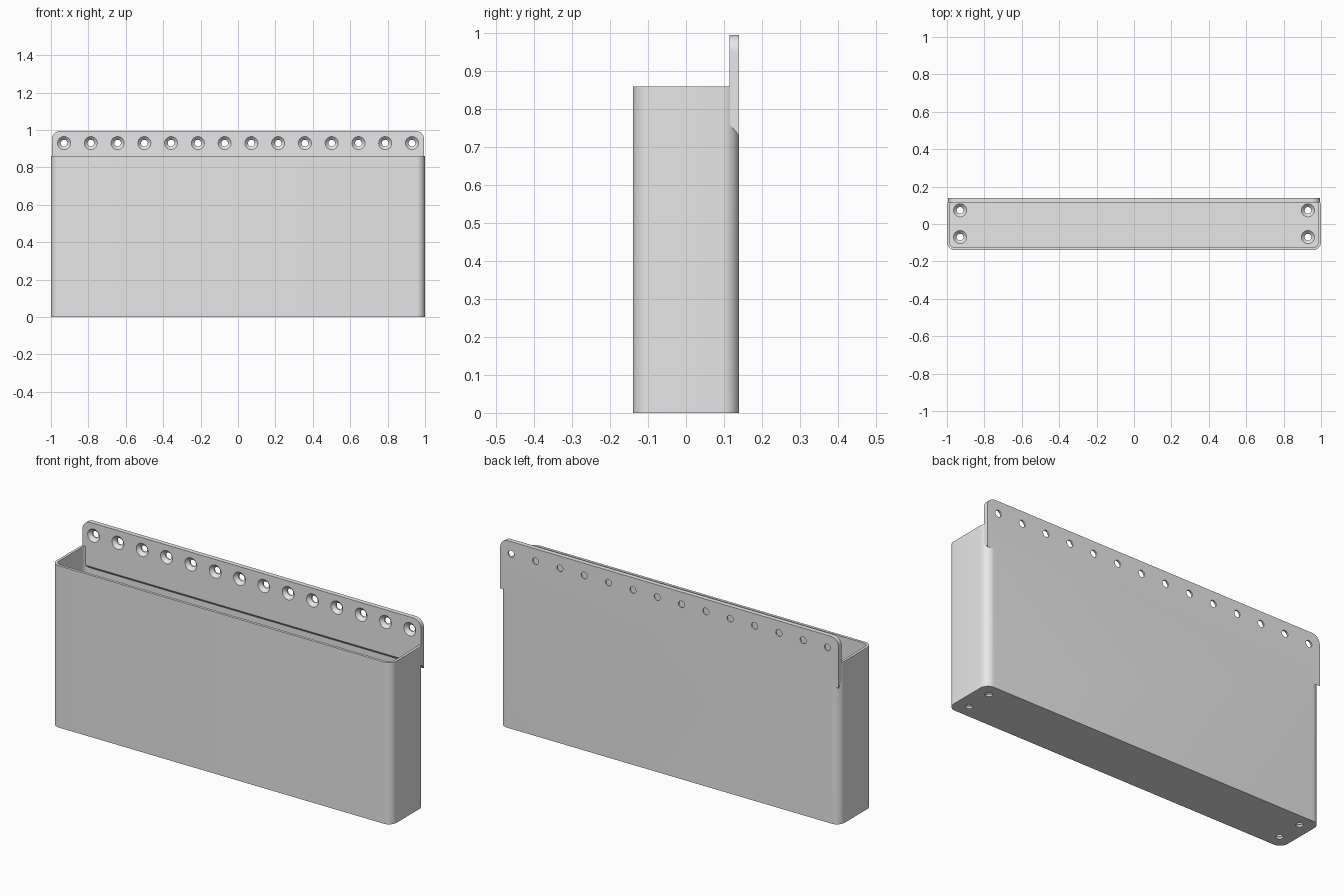
import bpy, bmesh, math
from mathutils import Matrix

if "Cube" in bpy.data.objects:
    bpy.data.objects.remove(bpy.data.objects["Cube"], do_unlink=True)

WIDTH, DEPTH, RIM = 1.0, 0.14, 0.86      # half width, half depth, rim height
WALL, FLOOR, CORNER = 0.014, 0.026, 0.045
PLATE_FRONT, PLATE_TOP, PLATE_X = 0.115, 0.995, 0.995
HOLE_X, HOLE_Z, HOLES = 0.93, 0.93, 14

grey = bpy.data.materials.new("light grey plastic")
grey.use_nodes = True
grey.diffuse_color = (0.8, 0.8, 0.8, 1)
grey.node_tree.nodes["Principled BSDF"].inputs["Base Color"].default_value = (0.8, 0.8, 0.8, 1)


def make_object(name, bm):
    bmesh.ops.recalc_face_normals(bm, faces=bm.faces)
    mesh = bpy.data.meshes.new(name)
    bm.to_mesh(mesh)
    bm.free()
    mesh.materials.append(grey)
    obj = bpy.data.objects.new(name, mesh)
    bpy.context.collection.objects.link(obj)
    return obj


def arc(cx, cy, radius, start, steps=10):
    angles = [start + math.pi / 2 * i / steps for i in range(steps + 1)]
    return [(cx + radius * math.cos(a), cy + radius * math.sin(a)) for a in angles]


def rounded_prism(name, hx, hy, radius, z0, z1):
    bm = bmesh.new()
    x, y = hx - radius, hy - radius
    corners = [(x, y), (-x, y), (-x, -y), (x, -y)]
    outline = [p for i, c in enumerate(corners) for p in arc(*c, radius, i * math.pi / 2)]
    face = bm.faces.new([bm.verts.new((*p, z0)) for p in outline])
    top = bmesh.ops.extrude_face_region(bm, geom=[face])
    bmesh.ops.translate(bm, verts=[v for v in top["geom"] if isinstance(v, bmesh.types.BMVert)],
                        vec=(0, 0, z1 - z0))
    return make_object(name, bm)


def boolean(target, tool, operation):
    mod = target.modifiers.new(operation, "BOOLEAN")
    mod.object, mod.operation, mod.solver = tool, operation, "EXACT"
    bpy.ops.object.select_all(action="DESELECT")
    bpy.context.view_layer.objects.active = target
    target.select_set(True)
    bpy.ops.object.modifier_apply(modifier=mod.name)
    bpy.data.objects.remove(tool, do_unlink=True)


# Open box with a thick floor
body = rounded_prism("wall_bin", WIDTH, DEPTH, CORNER, 0, RIM)
cavity = rounded_prism("cavity_cutter", WIDTH - WALL, DEPTH - WALL, CORNER - WALL, FLOOR, 1.1)
boolean(body, cavity, "DIFFERENCE")

# Mounting plate with rounded top corners and a sloped lower edge
bm = bmesh.new()
px, pz = PLATE_X - CORNER, PLATE_TOP - CORNER
outline = [(-PLATE_X, 0.73), (PLATE_X, 0.73)]
outline += arc(px, pz, CORNER, 0) + arc(-px, pz, CORNER, math.pi / 2)
back = [bm.verts.new((x, DEPTH, z)) for x, z in outline]
front = [bm.verts.new((x, PLATE_FRONT, max(z, 0.76))) for x, z in outline]
bm.faces.new(back)
bm.faces.new(front)
for i in range(len(outline)):
    j = (i + 1) % len(outline)
    bm.faces.new((back[i], back[j], front[j], front[i]))
boolean(body, make_object("mounting_plate", bm), "UNION")

# Countersunk screw holes: a revolved drill shape, wide end up
bm = bmesh.new()
DRILL = [(0.035, 0.01), (0.035, 0), (0.018, -0.017), (0.018, -0.05)]


def add_drill(matrix, sides=24):
    rings = []
    for r, z in DRILL:
        ring = bmesh.ops.create_circle(bm, segments=sides, radius=r,
                                       matrix=matrix @ Matrix.Translation((0, 0, z)))
        rings.append(ring["verts"])
    for a, b in zip(rings, rings[1:]):
        for i in range(sides):
            j = (i + 1) % sides
            bm.faces.new((a[i], a[j], b[j], b[i]))
    bm.faces.new(rings[0])
    bm.faces.new(rings[-1])


for i in range(HOLES):
    x = -HOLE_X + 2 * HOLE_X * i / (HOLES - 1)
    add_drill(Matrix.Translation((x, PLATE_FRONT, HOLE_Z)) @ Matrix.Rotation(math.pi / 2, 4, "X"))
for x in (-HOLE_X, HOLE_X):
    for y in (-0.07, 0.073):
        add_drill(Matrix.Translation((x, y, FLOOR)))
boolean(body, make_object("drill_cutter", bm), "DIFFERENCE")

# Smooth rounded corners, crisp edges
bpy.ops.object.shade_smooth_by_angle(angle=math.radians(30))
